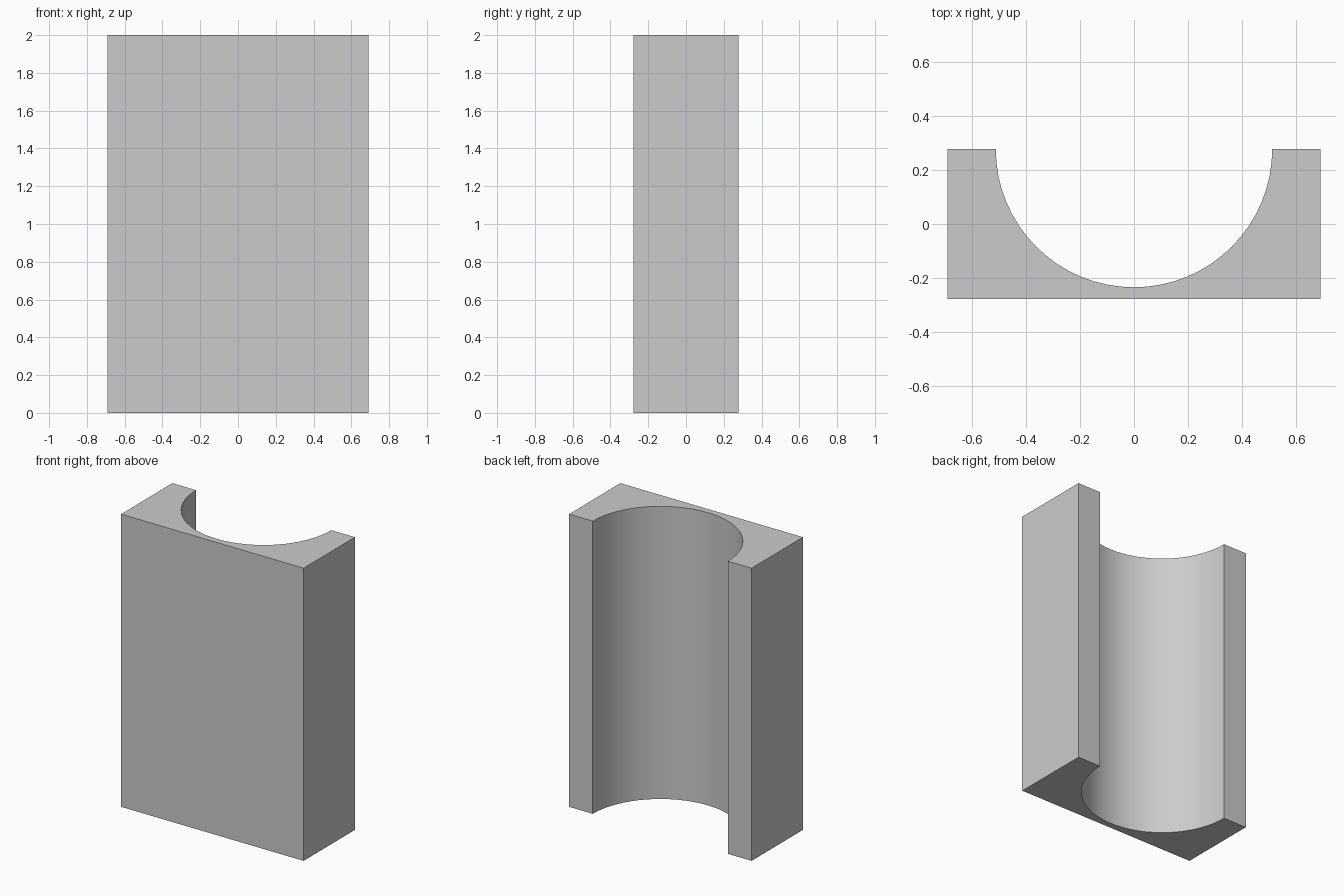
import bpy
import bmesh
from math import pi, cos, sin

cube = bpy.data.objects.get("Cube")
if cube:
    bpy.data.objects.remove(cube, do_unlink=True)

HALF_WIDTH, HALF_DEPTH, HEIGHT = 0.69, 0.277, 2.0
RADIUS = 0.511
SEGMENTS = 32

# Plain grey material
grey = bpy.data.materials.new("light_grey")
grey.use_nodes = True
colour = (0.6, 0.6, 0.6, 1)
grey.diffuse_color = colour
grey.node_tree.nodes["Principled BSDF"].inputs["Base Color"].default_value = colour

# Block profile: front corners, back corners and the half-round channel
profile = [(-HALF_WIDTH, HALF_DEPTH), (-HALF_WIDTH, -HALF_DEPTH),
           (HALF_WIDTH, -HALF_DEPTH), (HALF_WIDTH, HALF_DEPTH)]
for i in range(SEGMENTS + 1):
    angle = pi * i / SEGMENTS
    profile.append((RADIUS * cos(angle), HALF_DEPTH - RADIUS * sin(angle)))

# Extrude the profile to full height
bm = bmesh.new()
base = bm.faces.new([bm.verts.new((x, y, 0)) for x, y in profile])
top = bmesh.ops.extrude_face_region(bm, geom=[base], use_keep_orig=True)
top_verts = [v for v in top["geom"] if isinstance(v, bmesh.types.BMVert)]
bmesh.ops.translate(bm, verts=top_verts, vec=(0, 0, HEIGHT))
bmesh.ops.recalc_face_normals(bm, faces=bm.faces)

mesh = bpy.data.meshes.new("channel_block")
bm.to_mesh(mesh)
bm.free()
mesh.materials.append(grey)
block = bpy.data.objects.new("channel_block", mesh)
bpy.context.collection.objects.link(block)

# Smooth channel wall with sharp block edges
bpy.ops.object.select_all(action="DESELECT")
block.select_set(True)
bpy.context.view_layer.objects.active = block
bpy.ops.object.shade_smooth_by_angle(angle=pi / 6)
